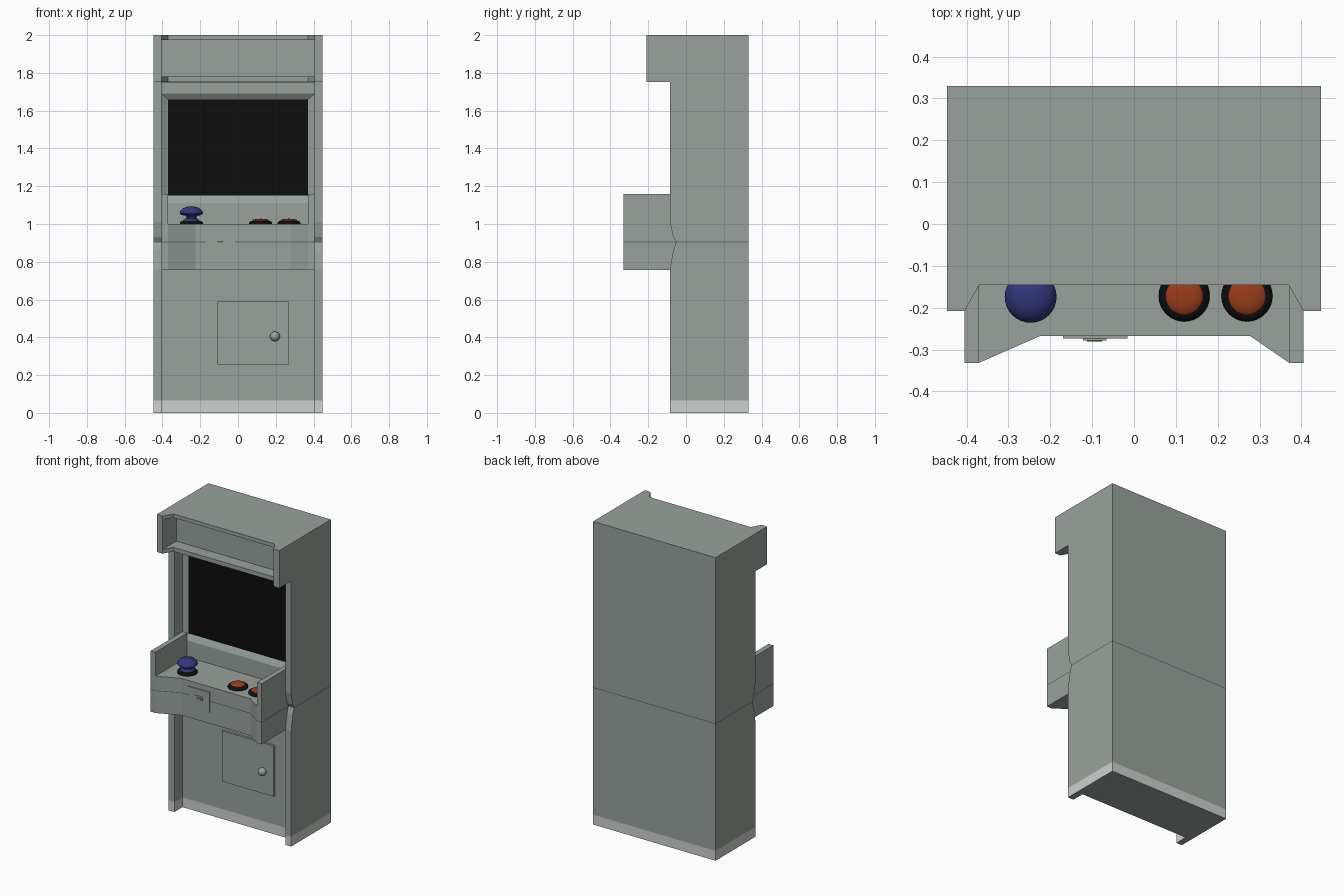
import bpy, bmesh, math
from mathutils import Vector

if "Cube" in bpy.data.objects:
    bpy.data.objects.remove(bpy.data.objects["Cube"])


def material(name, rgb):
    m = bpy.data.materials.new(name)
    m.diffuse_color = (*rgb, 1)
    m.use_nodes = True
    m.node_tree.nodes["Principled BSDF"].inputs["Base Color"].default_value = m.diffuse_color
    return m


GREY = material("cabinet grey", (0.32, 0.365, 0.34))
LIGHT = material("kick light grey", (0.62, 0.64, 0.62))
SEAM = material("seam dark grey", (0.11, 0.12, 0.115))
BLACK = material("black", (0.004, 0.004, 0.004))
BLUE = material("stick blue", (0.035, 0.035, 0.2))
ORANGE = material("button orange", (0.33, 0.045, 0.01))

KICK, SEAM_LOW, SEAM_HIGH = 0.065, 0.902, 0.907


def finish(name, bm, mats):
    bmesh.ops.recalc_face_normals(bm, faces=bm.faces)
    me = bpy.data.meshes.new(name)
    bm.to_mesh(me)
    bm.free()
    ob = bpy.data.objects.new(name, me)
    bpy.context.collection.objects.link(ob)
    for m in mats:
        me.materials.append(m)
    return ob


def prism(name, pts, axis, lo, hi, mat=GREY, banded=False):
    """Extrude an outline: axis 'x' takes (y, z) points, 'z' takes (x, y)."""
    bm = bmesh.new()
    put = (lambda p, h: (h, p[0], p[1])) if axis == 'x' else (lambda p, h: (p[0], p[1], h))
    a = [bm.verts.new(put(p, lo)) for p in pts]
    b = [bm.verts.new(put(p, hi)) for p in pts]
    bm.faces.new(a)
    bm.faces.new(b)
    for i in range(len(pts)):
        j = (i + 1) % len(pts)
        bm.faces.new((a[i], a[j], b[j], b[i]))
    if banded:
        # cut level lines, then colour kick strip and seam by height
        for z in (KICK, SEAM_LOW, SEAM_HIGH):
            bmesh.ops.bisect_plane(bm, geom=bm.verts[:] + bm.edges[:] + bm.faces[:],
                                   plane_co=(0, 0, z), plane_no=(0, 0, 1))
        for f in bm.faces:
            z = f.calc_center_median().z
            if z < KICK and f.calc_area() > 0:
                f.material_index = 1 if abs(z) > 1e-4 else 0
            elif SEAM_LOW < z < SEAM_HIGH:
                f.material_index = 2
        return finish(name, bm, [GREY, LIGHT, SEAM])
    return finish(name, bm, [mat])


def box(name, x0, x1, y0, y1, z0, z1, mat=GREY, banded=False):
    return prism(name, [(x0, y0), (x1, y0), (x1, y1), (x0, y1)], 'z', z0, z1, mat, banded)


def lathe(name, profile, centre, mat, steps=32):
    """Spin an (r, z) profile around a vertical axis."""
    bm = bmesh.new()
    vs = [bm.verts.new((r, 0, z)) for r, z in profile]
    es = [bm.edges.new(e) for e in zip(vs, vs[1:])]
    bmesh.ops.spin(bm, geom=vs + es, cent=(0, 0, 0), axis=(0, 0, 1),
                   angle=2 * math.pi, steps=steps)
    bmesh.ops.remove_doubles(bm, verts=bm.verts, dist=1e-4)
    bmesh.ops.translate(bm, verts=bm.verts, vec=Vector(centre))
    ob = finish(name, bm, [mat])
    smooth(ob)
    return ob


def smooth(ob):
    bpy.ops.object.select_all(action='DESELECT')
    ob.select_set(True)
    bpy.context.view_layer.objects.active = ob
    bpy.ops.object.shade_smooth_by_angle(angle=math.radians(40))


# cabinet core: front panel, screen recess and header backing
prism("cabinet_core", [(0.33, 0), (0.33, 2), (-0.065, 2), (-0.065, 1.75), (0, 1.75),
                       (0, 1.69), (0.02, 1.66), (0.02, 1.15), (0, 1.11), (0, 0)],
      'x', -0.405, 0.405, banded=True)

# side panels, with a pinch where the halves meet
side = [(0.33, 0), (0.33, 2), (-0.208, 2), (-0.208, 1.752), (-0.085, 1.752), (-0.085, 1.01),
        (-0.068, 0.93), (-0.053, 0.907), (-0.053, 0.902), (-0.068, 0.86), (-0.085, 0.76), (-0.085, 0)]

for label, s in (("left", -1), ("right", 1)):
    prism(label + "_side_panel", side, 'x', s * 0.405, s * 0.447, banded=True)
    # sloped screen surround
    prism(label + "_bezel", [(s * 0.405, 0.02), (s * 0.405, 0), (s * 0.372, 0.02)], 'z', 1.11, 1.69)
    # control panel cheek
    box(label + "_control_cheek", s * 0.371, s * 0.405, -0.332, 0, 0.757, 1.158, banded=True)

# header shelves above and below the recessed sign panel
shelf = [(-0.405, -0.065), (-0.405, -0.208), (-0.37, -0.146),
         (0.37, -0.146), (0.405, -0.208), (0.405, -0.065)]
prism("header_top_shelf", shelf, 'z', 1.975, 2)
prism("header_bottom_shelf", shelf, 'z', 1.752, 1.78)

# screen
box("screen", -0.371, 0.371, 0.014, 0.021, 1.15, 1.66, BLACK)

# control deck with concave front
prism("control_deck", [(-0.371, 0), (-0.371, -0.332), (-0.225, -0.268), (0.278, -0.268),
                       (0.371, -0.332), (0.371, 0)], 'z', 0.757, 1.0, banded=True)

# coin plate and slot
box("coin_plate", -0.17, -0.015, -0.274, -0.266, 0.833, 0.965)
box("coin_slot_frame", -0.122, -0.066, -0.279, -0.272, 0.893, 0.922)
box("coin_slot", -0.112, -0.076, -0.2805, -0.277, 0.903, 0.91, SEAM)

# service door and knob
box("service_door", -0.108, 0.27, -0.014, 0.002, 0.255, 0.589)
bm = bmesh.new()
bmesh.ops.create_uvsphere(bm, u_segments=24, v_segments=14, radius=0.026)
bmesh.ops.translate(bm, verts=bm.verts, vec=(0.196, -0.028, 0.405))
smooth(finish("door_knob", bm, [GREY]))

# buttons: black collar with orange dome
ring = [(0, 0), (0.061, 0), (0.061, 0.006), (0.055, 0.014), (0.044, 0.017), (0, 0.017)]
for i, x in enumerate((0.12, 0.27)):
    lathe(f"button_collar_{i + 1}", ring, (x, -0.172, 1.0), BLACK)
    lathe(f"button_{i + 1}", [(0.044, 0.01), (0.044, 0.019), (0.038, 0.024), (0.02, 0.027), (0, 0.028)],
          (x, -0.172, 1.0), ORANGE)

# joystick: black collar, waisted stem and mushroom cap
stick = (-0.247, -0.174, 1.0)
lathe("stick_collar", ring, stick, BLACK)
lathe("stick", [(0.046, 0.014), (0.042, 0.022), (0.03, 0.028), (0.026, 0.038), (0.032, 0.044),
                (0.054, 0.048), (0.062, 0.056), (0.059, 0.068), (0.045, 0.083),
                (0.025, 0.091), (0, 0.094)], stick, BLUE)
